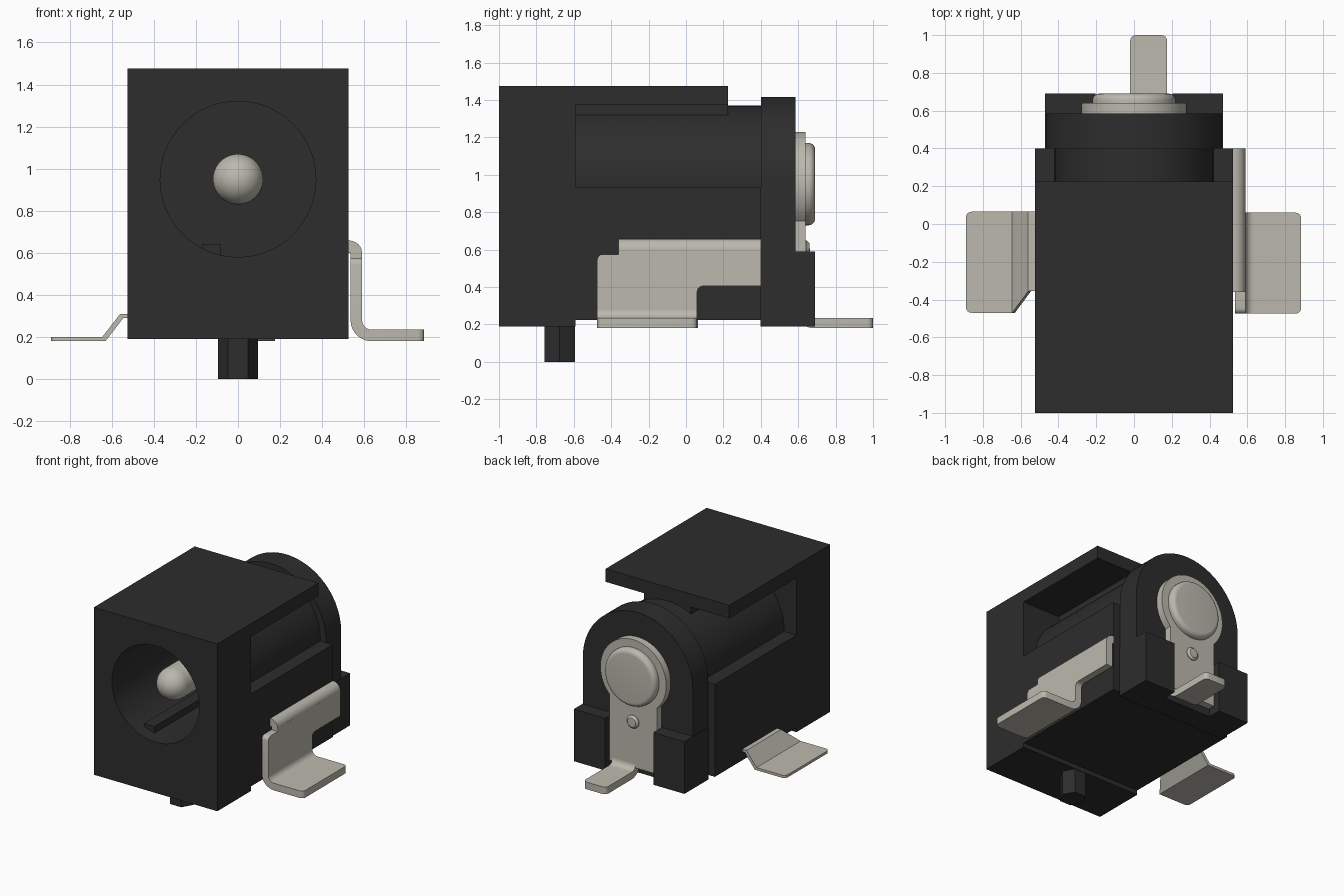
import bpy, bmesh, math
from mathutils import Vector

cube = bpy.data.objects.get("Cube")
if cube:
    bpy.data.objects.remove(cube, do_unlink=True)


def material(name, rgb):
    m = bpy.data.materials.new(name)
    m.use_nodes = True
    m.diffuse_color = (*rgb, 1)
    b = next(n for n in m.node_tree.nodes if n.type == 'BSDF_PRINCIPLED')
    b.inputs["Base Color"].default_value = (*rgb, 1)
    return m


BLACK = material("black plastic", (0.026, 0.026, 0.026))
METAL = material("tin plated metal", (0.50, 0.485, 0.42))
CZ = 0.95  # height of the socket axis


def activate(ob):
    bpy.ops.object.select_all(action='DESELECT')
    ob.select_set(True)
    bpy.context.view_layer.objects.active = ob


def finish(name, bm, mat):
    bmesh.ops.recalc_face_normals(bm, faces=bm.faces)
    me = bpy.data.meshes.new(name)
    bm.to_mesh(me)
    bm.free()
    ob = bpy.data.objects.new(name, me)
    bpy.context.collection.objects.link(ob)
    me.materials.append(mat)
    activate(ob)
    bpy.ops.object.shade_smooth_by_angle(angle=math.radians(35))
    return ob


def prism(name, pts, axis, a, b, mat, corner=None, radius=0.03, edit=None):
    """Extrude a 2D outline along an axis; optionally round chosen edges."""
    place = {'x': lambda p, t: (t, p[0], p[1]),
             'y': lambda p, t: (p[0], t, p[1]),
             'z': lambda p, t: (p[0], p[1], t)}[axis]
    bm = bmesh.new()
    f = bm.faces.new([bm.verts.new(place(p, a)) for p in pts])
    new = bmesh.ops.extrude_face_region(bm, geom=[f])["geom"]
    move = Vector(place((0, 0), b - a))
    bmesh.ops.translate(bm, vec=move, verts=[v for v in new if isinstance(v, bmesh.types.BMVert)])
    if edit:
        for v in bm.verts:
            edit(v.co)
    if corner:
        edges = [e for e in bm.edges if corner((e.verts[0].co + e.verts[1].co) / 2,
                                               (e.verts[0].co - e.verts[1].co).normalized())]
        bmesh.ops.bevel(bm, geom=edges, offset=radius, segments=4, profile=0.5, affect='EDGES')
    return finish(name, bm, mat)


def box(name, x, y, z):
    return prism(name, [(x[0], y[0]), (x[1], y[0]), (x[1], y[1]), (x[0], y[1])], 'z', z[0], z[1], BLACK)


def lathe(name, profile, mat, z=CZ, n=64):
    """Turn (radius, y) points, starting and ending at radius 0, around an axis parallel to y."""
    bm = bmesh.new()
    rings = []
    for r, y in profile:
        if r < 1e-5:
            rings.append([bm.verts.new((0, y, z))])
        else:
            rings.append([bm.verts.new((r * math.cos(math.tau * i / n), y, z + r * math.sin(math.tau * i / n)))
                          for i in range(n)])
    for p, q in zip(rings, rings[1:]):
        for i in range(n):
            j = (i + 1) % n
            loop = [p[i % len(p)], p[j % len(p)], q[j % len(q)], q[i % len(q)]]
            bm.faces.new(list(dict.fromkeys(loop)))
    return finish(name, bm, mat)


def arc(cx, cz, r, a0, a1, n=8):
    return [(cx + r * math.cos(math.radians(a0 + (a1 - a0) * i / n)),
             cz + r * math.sin(math.radians(a0 + (a1 - a0) * i / n))) for i in range(n + 1)]


def bent_foot(x, top, end):
    """Outline of a vertical strip starting at x that bends outward to a flat foot."""
    c = (x + 0.10, 0.28)
    return ([(x, top)] + arc(*c, 0.10, 180, 270) + [(end, 0.18), (end, 0.235)]
            + arc(*c, 0.045, 270, 180) + [(x + 0.055, top)])


# Housing: front block with overhanging roof, lower walls and spine
front = prism("housing_front_and_roof",
              [(-1, 0.19), (-0.59, 0.19), (-0.59, 1.375), (0.225, 1.375), (0.225, 1.475), (-1, 1.475)],
              'x', -0.525, 0.525, BLACK)
lower = box("housing_lower_walls", (-0.525, 0.525), (-0.595, 0.40), (0.225, 0.935))
box("roof_spine", (-0.2, 0.2), (-0.595, 0.224), (1.32, 1.376))

# Bore through the housing
cutter = lathe("bore_cutter", [(0, -1.2), (0.37, -1.2), (0.37, 0.36), (0, 0.36)], BLACK)
for ob in (front, lower):
    mod = ob.modifiers.new("bore", 'BOOLEAN')
    mod.operation = 'DIFFERENCE'
    mod.solver = 'EXACT'
    mod.object = cutter
    activate(ob)
    bpy.ops.object.modifier_apply(modifier=mod.name)
    bpy.ops.object.shade_smooth_by_angle(angle=math.radians(35))
bpy.data.objects.remove(cutter, do_unlink=True)

# Barrel tube, closed at the rear
lathe("barrel", [(0, 0.36), (0.37, 0.36), (0.37, -0.60), (0.42, -0.60), (0.42, 0.41), (0, 0.41)], BLACK)
box("inner_rail", (-0.17, -0.08), (-0.9, 0.36), (0.58, 0.64))

# Arched rear flange with two guard blocks
prism("rear_flange", [(-0.467, 0.19), (0.467, 0.19)] + arc(0, CZ, 0.467, 0, 180, 40), 'y', 0.40, 0.585, BLACK)
for side, s in (("left", 1), ("right", -1)):
    box(side + "_guard_block", sorted((0.205 * s, 0.47 * s)), (0.398, 0.69), (0.19, 0.59))

# Hexagonal locating peg
prism("locating_peg", [(x, y - 0.675) for x, y in arc(0, 0, 0.095, 0, 300, 5)], 'z', 0, 0.25, BLACK)

# Centre pin with domed tip
lathe("centre_pin", [(0, -0.90)] + [(0.12 * math.sin(t * math.pi / 20), -0.78 - 0.12 * math.cos(t * math.pi / 20))
                                    for t in range(1, 11)] + [(0.12, 0.38), (0, 0.38)], METAL, n=48)

# Rear contact: keyhole plate, rivet head, dimple and foot
prism("rear_contact_plate", [(-0.2, 0.25), (0.2, 0.25)] + arc(0, CZ, 0.28, -44.4, 224.4, 48),
      'y', 0.583, 0.64, METAL)
lathe("rivet_head", [(0, 0.63), (0.22, 0.63)] + arc(0.185, 0.655, 0.035, 0, 90, 6) + [(0, 0.69)], METAL)
lathe("contact_dimple", [(0, 0.63), (0.05, 0.63), (0.05, 0.645), (0.035, 0.66), (0, 0.662)], METAL, z=0.60, n=24)
prism("rear_contact_foot", bent_foot(0.585, 0.30, 1.0), 'x', -0.02, 0.175, METAL,
      corner=lambda m, d: m.y > 0.99 and abs(d.z) > 0.9)

# Left side contact: stepped plate, rolled top edge and foot
prism("left_contact_plate",
      [(-0.475, 0.28), (0.06, 0.28), (0.06, 0.405), (0.40, 0.405), (0.40, 0.60), (-0.36, 0.60),
       (-0.36, 0.575), (-0.475, 0.575)], 'x', 0.535, 0.59, METAL,
      corner=lambda m, d: abs(d.x) > 0.9 and ((m.y < -0.47 and m.z > 0.5) or (0 < m.y < 0.1 and m.z > 0.4)))
prism("left_contact_rolled_edge", [(0.50, 0.598)] + arc(0.53, 0.598, 0.06, 0, 90) + [(0.50, 0.658)],
      'y', -0.36, 0.40, METAL)
prism("left_contact_foot", bent_foot(0.535, 0.30, 0.885), 'y', -0.475, 0.06, METAL,
      corner=lambda m, d: m.x > 0.88 and abs(d.z) > 0.9)


# Right side contact: thin bent leaf whose sloped part narrows towards the housing
def narrow(co):
    if co.x > -0.6 and co.y < -0.4:
        co.y = -0.355


prism("right_contact_leaf",
      [(-0.89, 0.18), (-0.63, 0.18), (-0.545, 0.29), (-0.50, 0.29), (-0.50, 0.31), (-0.56, 0.31),
       (-0.645, 0.20), (-0.89, 0.20)], 'y', -0.47, 0.065, METAL, edit=narrow,
      corner=lambda m, d: m.x < -0.88 and abs(d.z) > 0.9)
